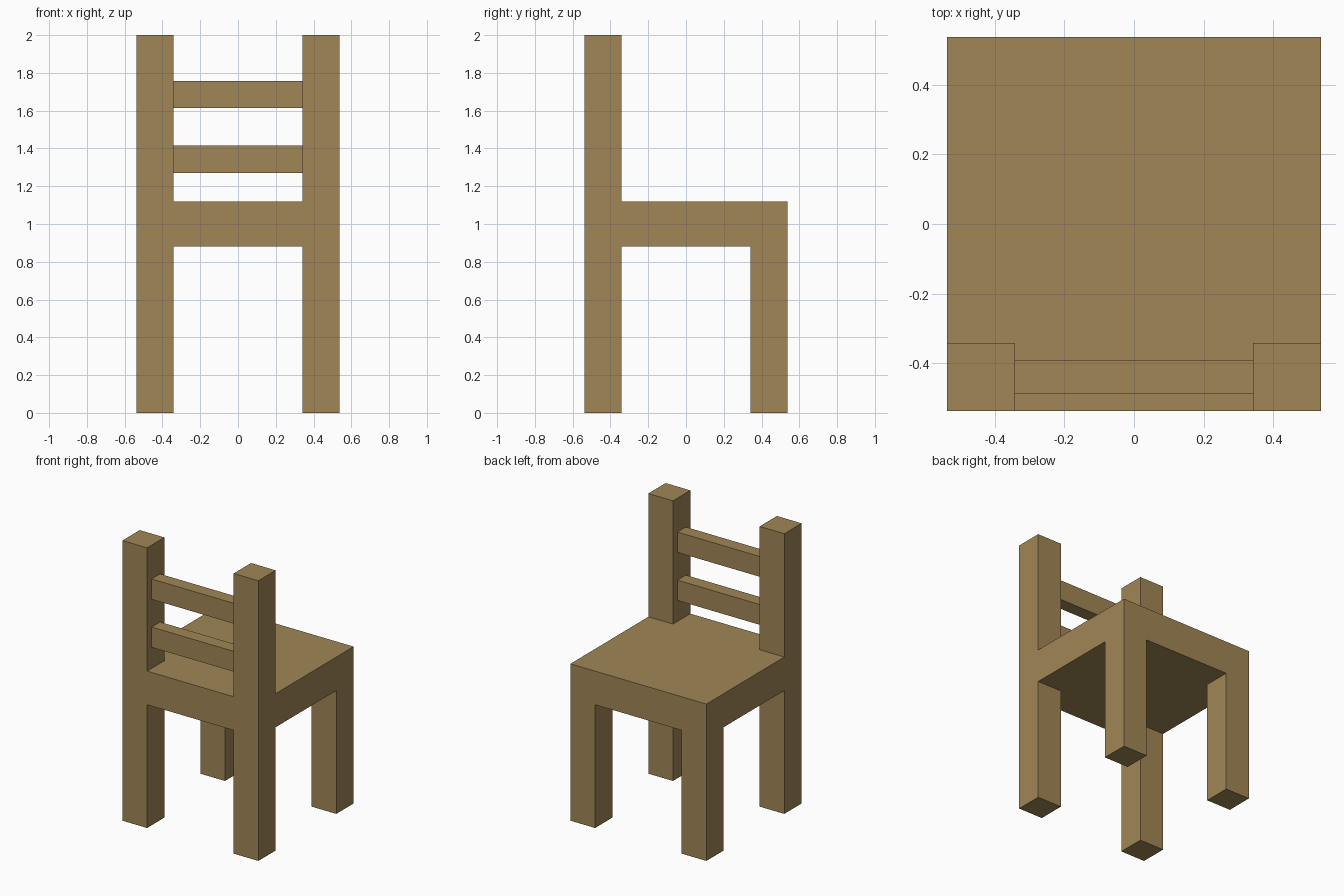
import bpy
import bmesh
import math

cube = bpy.data.objects.get("Cube")
if cube:
    bpy.data.objects.remove(cube, do_unlink=True)

OUT, INN = 0.537, 0.342              # outer and inner faces of the legs
SEAT_LOW, SEAT_TOP, HEIGHT = 0.88, 1.12, 2.0

# Wood colour
wood = bpy.data.materials.new("wood")
wood.use_nodes = True
colour = (0.352, 0.238, 0.093, 1.0)
wood.diffuse_color = colour
wood.node_tree.nodes["Principled BSDF"].inputs["Base Color"].default_value = colour


def finish(name, bm):
    bmesh.ops.recalc_face_normals(bm, faces=bm.faces)
    mesh = bpy.data.meshes.new(name)
    bm.to_mesh(mesh)
    bm.free()
    mesh.materials.append(wood)
    obj = bpy.data.objects.new(name, mesh)
    bpy.context.collection.objects.link(obj)
    return obj


def block_frame(name, grid, cells):
    """One seamless shell around the filled cells of an uneven 3D grid."""
    bm = bmesh.new()
    for cell in cells:
        for axis in range(3):
            u, v = (axis + 1) % 3, (axis + 2) % 3
            for side in (0, 1):
                near = list(cell)
                near[axis] += 2 * side - 1
                if tuple(near) in cells:
                    continue
                corners = []
                for du, dv in ((0, 0), (1, 0), (1, 1), (0, 1)):
                    idx = list(cell)
                    idx[axis] += side
                    idx[u] += du
                    idx[v] += dv
                    corners.append(bm.verts.new([grid[a][idx[a]] for a in range(3)]))
                bm.faces.new(corners)
    bmesh.ops.remove_doubles(bm, verts=bm.verts, dist=0.0001)
    bmesh.ops.recalc_face_normals(bm, faces=bm.faces)
    bmesh.ops.dissolve_limit(bm, angle_limit=math.radians(1),
                             verts=bm.verts, edges=bm.edges)
    return finish(name, bm)


def box(name, low, high):
    bm = bmesh.new()
    bmesh.ops.create_cube(bm, size=1.0)
    for vert in bm.verts:
        vert.co = [high[a] if vert.co[a] > 0 else low[a] for a in range(3)]
    return finish(name, bm)


# Chair frame: four legs, seat block and two posts in one piece
side = (-OUT, -INN, INN, OUT)
grid = (side, side, (0.0, SEAT_LOW, SEAT_TOP, HEIGHT))
legs = {(x, y, 0) for x in (0, 2) for y in (0, 2)}
seat = {(x, y, 1) for x in range(3) for y in range(3)}
posts = {(x, 0, 2) for x in (0, 2)}
block_frame("chair_frame", grid, legs | seat | posts)

# Backrest slats between the posts
for name, z0, z1 in (("lower_slat", 1.27, 1.415), ("upper_slat", 1.613, 1.758)):
    box(name, (-INN, -0.486, z0), (INN, -0.391, z1))
